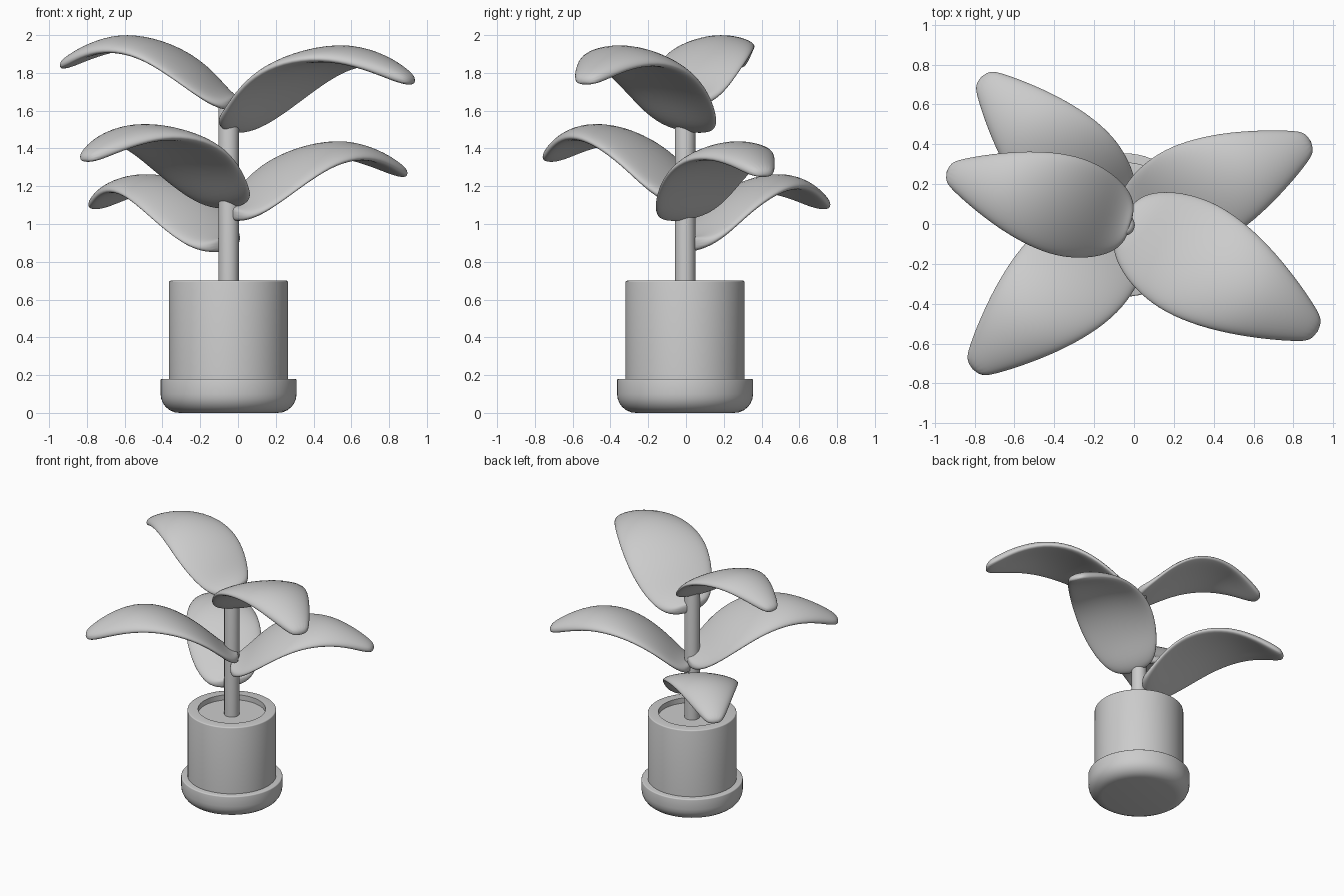
import bpy, bmesh, math
from mathutils import Matrix, Vector

cube = bpy.data.objects.get("Cube")
if cube:
    bpy.data.objects.remove(cube)

grey = bpy.data.materials.new("plain_grey")
grey.use_nodes = True
COLOUR = (0.6, 0.6, 0.6, 1)
grey.diffuse_color = COLOUR
grey.node_tree.nodes["Principled BSDF"].inputs["Base Color"].default_value = COLOUR

AXIS = Vector((-0.05, -0.005, 0))


def finish(name, bm, subdivide=0):
    bmesh.ops.recalc_face_normals(bm, faces=bm.faces)
    mesh = bpy.data.meshes.new(name)
    bm.to_mesh(mesh)
    bm.free()
    mesh.materials.append(grey)
    obj = bpy.data.objects.new(name, mesh)
    bpy.context.collection.objects.link(obj)
    if subdivide:
        mod = obj.modifiers.new("smooth", 'SUBSURF')
        mod.levels = mod.render_levels = subdivide
    bpy.ops.object.select_all(action='DESELECT')
    obj.select_set(True)
    bpy.context.view_layer.objects.active = obj
    # Subdivided leaves are smooth all over; turned parts keep sharp rims
    bpy.ops.object.shade_smooth_by_angle(angle=math.radians(180 if subdivide else 40))
    return obj


def bridge(bm, rings):
    n = len(rings[0])
    for a, b in zip(rings, rings[1:]):
        for i in range(n):
            j = (i + 1) % n
            bm.faces.new((a[i], a[j], b[j], b[i]))
    for end in (rings[0], rings[-1]):
        bm.faces.new(end)


def lathe(name, profile, sides=64):
    """Solid of revolution around the plant's axis from (radius, z) points."""
    bm = bmesh.new()
    turns = [2 * math.pi * i / sides for i in range(sides)]
    rings = [[bm.verts.new(AXIS + Vector((r * math.cos(a), r * math.sin(a), z)))
              for a in turns] for r, z in profile]
    bridge(bm, rings)
    return finish(name, bm)


def rounded(r, z, radius, start, steps=6):
    """Quarter-circle corner centred on (r, z)."""
    return [(r + radius * math.cos(start + math.pi / 2 * i / steps),
             z + radius * math.sin(start + math.pi / 2 * i / steps))
            for i in range(steps + 1)]


# Saucer, pot with recessed soil, and stem
lathe("saucer", rounded(0.26, 0.1, 0.1, -math.pi / 2)
      + rounded(0.352, 0.172, 0.008, 0, 3))
lathe("pot", [(0.315, 0.1)] + rounded(0.307, 0.692, 0.008, 0, 3)
      + [(0.24, 0.7), (0.24, 0.655)])
lathe("soil", [(0.24, 0.6), (0.24, 0.66)])
lathe("stem", [(0.054, 0.62)] + rounded(0.024, 1.64, 0.03, 0, 4), 32)

# Leaf stations: distance from base, half width, midrib height,
# droop of both edges, roll that lifts one edge and lowers the other
STATIONS = [
    (-0.055, 0.08, 0.06, 0, 0.01), (-0.02, 0.165, 0.055, 0, 0.02),
    (0.06, 0.23, 0.105, 0.005, 0.035), (0.17, 0.28, 0.22, 0.03, 0.05),
    (0.32, 0.31, 0.335, 0.04, 0.045), (0.5, 0.295, 0.42, 0.045, 0.025),
    (0.7, 0.24, 0.445, 0.045, 0.01), (0.88, 0.165, 0.388, 0.025, 0),
    (1.0, 0.105, 0.325, 0.01, 0), (1.08, 0.055, 0.285, 0, 0),
]


def leaf(name, base, heading, scale, side):
    """Domed, arching leaf with a thick rounded rim; side picks the raised edge."""
    bm = bmesh.new()
    rings = []
    for u, width, mid, droop, roll in STATIONS:
        thick = min(0.045, width * 0.5)
        ring = []
        for i in range(16):
            a = 2 * math.pi * i / 16
            c, s = math.cos(a), math.sin(a)
            s = math.copysign(abs(s) ** 0.7, s)
            z = mid - droop * c * c + roll * c + thick * s
            ring.append(bm.verts.new((u, side * width * c, z)))
        rings.append(ring)
    bridge(bm, rings)
    place = (Matrix.Translation(base) @ Matrix.Rotation(math.radians(heading), 4, 'Z')
             @ Matrix.Scale(scale, 4))
    bmesh.ops.transform(bm, matrix=place, verts=bm.verts)
    return finish(name, bm, 2)


# Five leaves spiralling up the stem
RIGHT, LEFT = -1, 1
leaf("top_front_leaf", (-0.01, 0, 1.47), -30, 1, RIGHT)
leaf("top_side_leaf", (-0.06, 0.01, 1.595), 164, 0.85, RIGHT)
leaf("middle_front_leaf", (-0.05, -0.02, 1.07), 223, 0.965, LEFT)
leaf("middle_side_leaf", (0, 0, 1.005), 25, 0.91, LEFT)
leaf("low_back_leaf", (-0.1, 0.05, 0.84), 134, 0.89, RIGHT)
